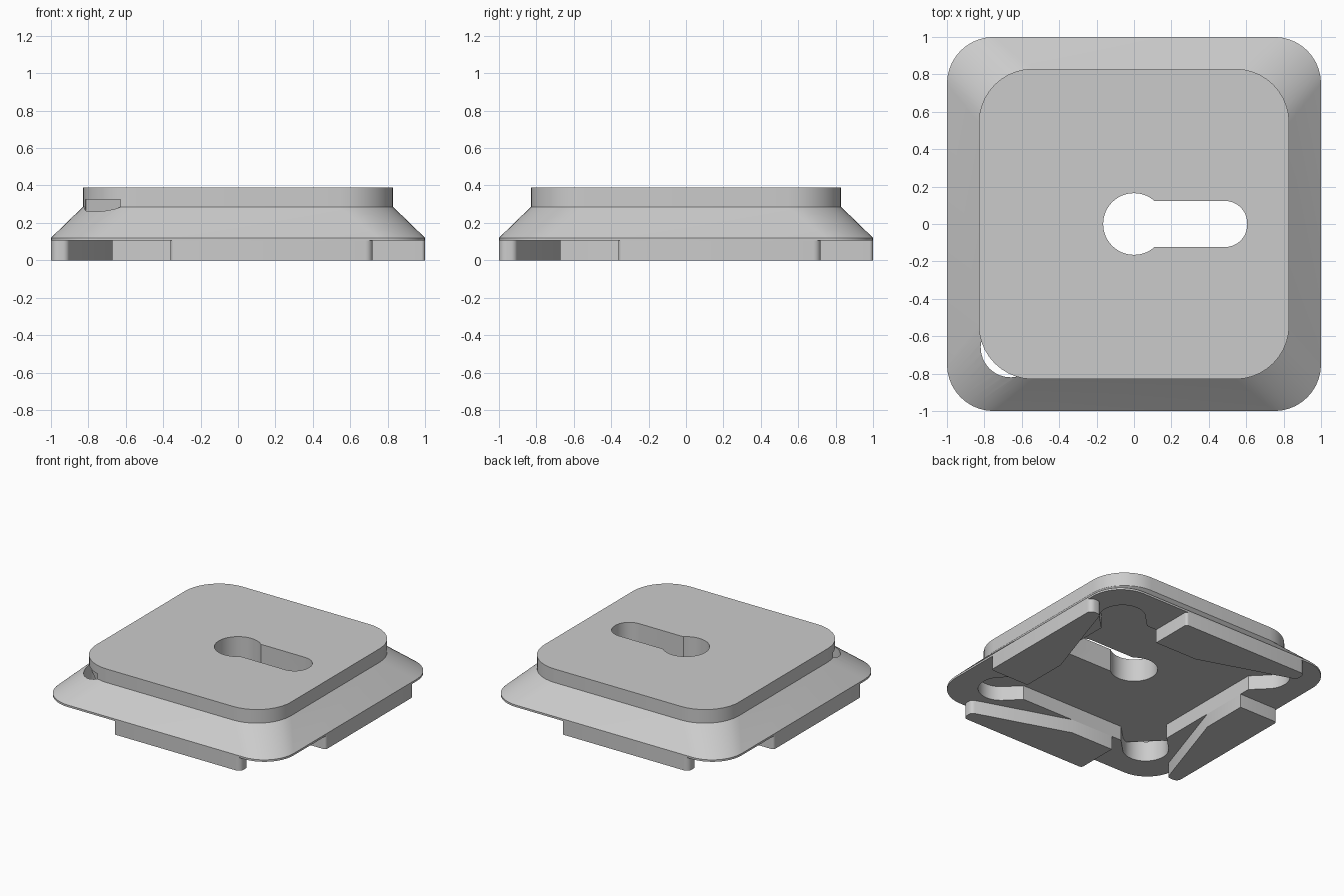
import bpy, bmesh, math
from mathutils import Vector, Matrix

if "Cube" in bpy.data.objects:
    bpy.data.objects.remove(bpy.data.objects["Cube"], do_unlink=True)

grey = bpy.data.materials.new("plain grey")
grey.use_nodes = True
grey.diffuse_color = (0.6, 0.6, 0.6, 1)
grey.node_tree.nodes["Principled BSDF"].inputs["Base Color"].default_value = (0.6, 0.6, 0.6, 1)


def rounded(points, radii, steps=10):
    """Outline with each corner replaced by an arc of the given radius."""
    out = []
    n = len(points)
    for i, r in enumerate(radii):
        p = Vector(points[i])
        a = (Vector(points[i - 1]) - p).normalized()
        b = (Vector(points[(i + 1) % n]) - p).normalized()
        if r == 0:
            out.append(p)
            continue
        half = a.angle(b) / 2
        centre = p + (a + b).normalized() * r / math.sin(half)
        start = p + a * r / math.tan(half) - centre
        sweep = math.pi - 2 * half
        for k in range(steps + 1):
            out.append(centre + Matrix.Rotation(sweep * k / steps, 2) @ start)
    return out


def box(x0, x1, y0, y1):
    return [(x0, y0), (x1, y0), (x1, y1), (x0, y1)]


def arc(cx, cy, r, a0, a1, n):
    return [Vector((cx + r * math.cos(a0 + (a1 - a0) * i / n),
                    cy + r * math.sin(a0 + (a1 - a0) * i / n))) for i in range(n + 1)]


def turned(outline, angle):
    return [Matrix.Rotation(angle, 2) @ Vector(p) for p in outline]


def loft(name, layers):
    """Solid through matching outlines, each given with its height."""
    bm = bmesh.new()
    rings = [[bm.verts.new((p[0], p[1], z)) for p in outline] for outline, z in layers]
    n = len(rings[0])
    for low, high in zip(rings, rings[1:]):
        for i in range(n):
            j = (i + 1) % n
            bm.faces.new((low[i], low[j], high[j], high[i]))
    bm.faces.new(rings[0][::-1])
    bm.faces.new(rings[-1])
    bmesh.ops.recalc_face_normals(bm, faces=bm.faces)
    mesh = bpy.data.meshes.new(name)
    bm.to_mesh(mesh)
    bm.free()
    mesh.materials.append(grey)
    ob = bpy.data.objects.new(name, mesh)
    bpy.context.collection.objects.link(ob)
    return ob


def prism(name, outline, z0, z1):
    return loft(name, [(outline, z0), (outline, z1)])


def select(ob):
    bpy.ops.object.select_all(action='DESELECT')
    ob.select_set(True)
    bpy.context.view_layer.objects.active = ob


def cut(ob, cutter):
    cutter.hide_render = True
    mod = ob.modifiers.new("cut", 'BOOLEAN')
    mod.operation = 'DIFFERENCE'
    mod.solver = 'EXACT'
    mod.object = cutter
    select(ob)
    bpy.ops.object.modifier_apply(modifier=mod.name)
    bpy.data.objects.remove(cutter, do_unlink=True)


def smooth(ob):
    select(ob)
    bpy.ops.object.shade_smooth_by_angle(angle=math.radians(30))


# Body: rounded square with a sloped skirt and an upright rim
BASE, FLOOR, TOP = 0.105, 0.215, 0.39
skirt = rounded(box(-1, 1, -1, 1), [0.25] * 4)
rim = rounded(box(-0.83, 0.83, -0.83, 0.83), [0.29] * 4)
body = loft("body_plate", [(skirt, BASE), (skirt, 0.12), (rim, 0.285), (rim, TOP)])

# Underside: square recess with a round-ended slot toward each corner
cut(body, prism("recess_cutter", box(-0.67, 0.67, -0.67, 0.67), 0, FLOOR))
R, REACH = 0.16, 0.933
slot = [Vector((0.3, -R))] + arc(REACH, 0, R, -math.pi / 2, math.pi / 2, 24) + [Vector((0.3, R))]
for i in range(4):
    cut(body, prism("corner_slot_cutter", turned(slot, math.pi * (0.25 + i / 2)), 0, FLOOR))

# Small opening through the skirt at one corner
notch = arc(REACH, 0, R, -1.07, 1.07, 16)
cut(body, prism("notch_cutter", turned(notch, math.pi * 1.25), 0, 0.325))

# Keyhole through the middle
cut(body, prism("keyhole_round_cutter", arc(0, 0, 0.165, 0, math.tau * 47 / 48, 47), 0, 0.6))
channel = rounded(box(0, 0.605, -0.123, 0.123), [0, 0.118, 0.118, 0])
cut(body, prism("keyhole_channel_cutter", channel, 0, 0.6))
smooth(body)

# Four tapering feet around the underside
foot = rounded([(-0.36, -1), (0.72, -1), (0.72, -0.91), (0, -0.67), (-0.36, -0.67)],
               [0.02, 0.04, 0.035, 0, 0], 5)
for i, side in enumerate(("front", "left", "back", "right")):
    smooth(prism(side + "_foot", turned(foot, i * math.pi / 2), 0, BASE))
